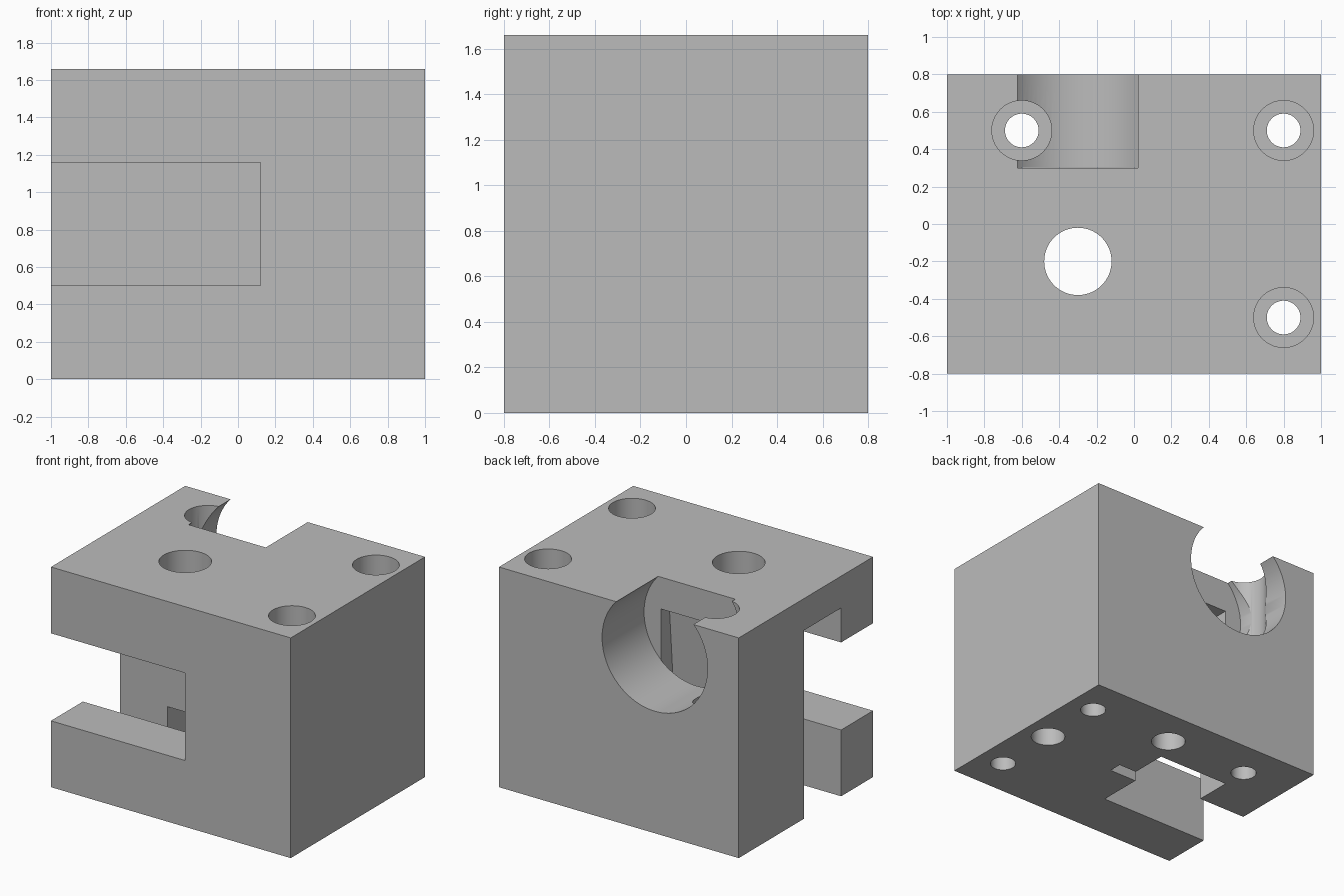
import bpy
import bmesh
from math import radians
from mathutils import Matrix, Vector

default = bpy.data.objects.get("Cube")
if default:
    bpy.data.objects.remove(default, do_unlink=True)

WIDTH, DEPTH, HEIGHT = 2.0, 1.6, 1.66
OVER = 0.1          # how far cutters run past the outer faces
CEILING = 1.42      # top of the inner chambers

grey = bpy.data.materials.new("plain grey")
grey.use_nodes = True
tone = (0.5, 0.5, 0.5, 1)
grey.diffuse_color = tone
grey.node_tree.nodes["Principled BSDF"].inputs["Base Color"].default_value = tone


def finish(name, bm):
    bmesh.ops.recalc_face_normals(bm, faces=bm.faces)
    mesh = bpy.data.meshes.new(name)
    bm.to_mesh(mesh)
    bm.free()
    mesh.materials.append(grey)
    obj = bpy.data.objects.new(name, mesh)
    bpy.context.collection.objects.link(obj)
    return obj


def box(name, low, high):
    low, high = Vector(low), Vector(high)
    bm = bmesh.new()
    bmesh.ops.create_cube(bm, size=1)
    for v in bm.verts:
        v.co = (low + high) / 2 + v.co * (high - low)
    return finish(name, bm)


def cylinder(name, start, radius, length, along_y=False):
    bm = bmesh.new()
    bmesh.ops.create_cone(bm, cap_ends=True, segments=96, radius1=radius,
                          radius2=radius, depth=length,
                          matrix=Matrix.Translation((0, 0, length / 2)))
    turn = Matrix.Rotation(radians(-90 if along_y else 0), 4, "X")
    bm.transform(Matrix.Translation(start) @ turn)
    return finish(name, bm)


def prism_x(name, profile, x0, x1):
    bm = bmesh.new()
    face = bm.faces.new([bm.verts.new((x0, y, z)) for y, z in profile])
    out = bmesh.ops.extrude_face_region(bm, geom=[face])["geom"]
    bmesh.ops.translate(bm, vec=(x1 - x0, 0, 0),
                        verts=[g for g in out if isinstance(g, bmesh.types.BMVert)])
    return finish(name, bm)


def cut(body, cutter):
    cutter.hide_render = True
    mod = body.modifiers.new("cut", "BOOLEAN")
    mod.operation = "DIFFERENCE"
    mod.solver = "EXACT"
    mod.object = cutter
    bpy.context.view_layer.objects.active = body
    bpy.ops.object.modifier_apply(modifier=mod.name)
    bpy.data.objects.remove(cutter, do_unlink=True)


# Solid block
block = box("mounting_block", (-WIDTH / 2, -DEPTH / 2, 0), (WIDTH / 2, DEPTH / 2, HEIGHT))

# Front slot, nut chamber behind its bars, and thin plate slot
left = -WIDTH / 2 - OVER
cut(block, box("front_slot", (left, -DEPTH / 2 - OVER, 0.5), (0.12, 0.02, 1.16)))
cut(block, box("nut_chamber", (left, -0.42, -OVER), (-0.08, 0.02, CEILING)))
cut(block, box("plate_slot", (left, -0.08, -OVER), (0.15, 0.02, CEILING)))

# Tapered pocket rising from the underside
pocket = [(0.3, -OVER), (0, -OVER), (0, 0.4), (0.12, 0.4), (0.2, CEILING), (0.301, CEILING), (0.301, -OVER / 2)]
cut(block, prism_x("tapered_pocket", pocket, -0.6, 0))

# Round recess in the back, open at the top
cut(block, cylinder("back_recess", (-0.3, 0.3, 1.36), 0.44, 0.5 + OVER, True))

# Shaft hole
cut(block, cylinder("shaft_hole", (-0.3, -0.2, -OVER), 0.18, HEIGHT + 2 * OVER))

# Counterbored screw holes
for x, y in ((-0.6, 0.5), (0.8, 0.5), (0.8, -0.5)):
    cut(block, cylinder("screw_hole", (x, y, -OVER), 0.09, HEIGHT + 2 * OVER))
    cut(block, cylinder("counterbore", (x, y, 0.5), 0.16, HEIGHT))

# Blind holes in the underside
for x, y in ((0.8, 0), (0.1, 0.5)):
    cut(block, cylinder("blind_hole", (x, y, -OVER), 0.12, 0.5 + OVER))

# Smooth bores with crisp edges
bpy.ops.object.select_all(action="DESELECT")
block.select_set(True)
bpy.context.view_layer.objects.active = block
bpy.ops.object.shade_smooth_by_angle(angle=radians(30))
